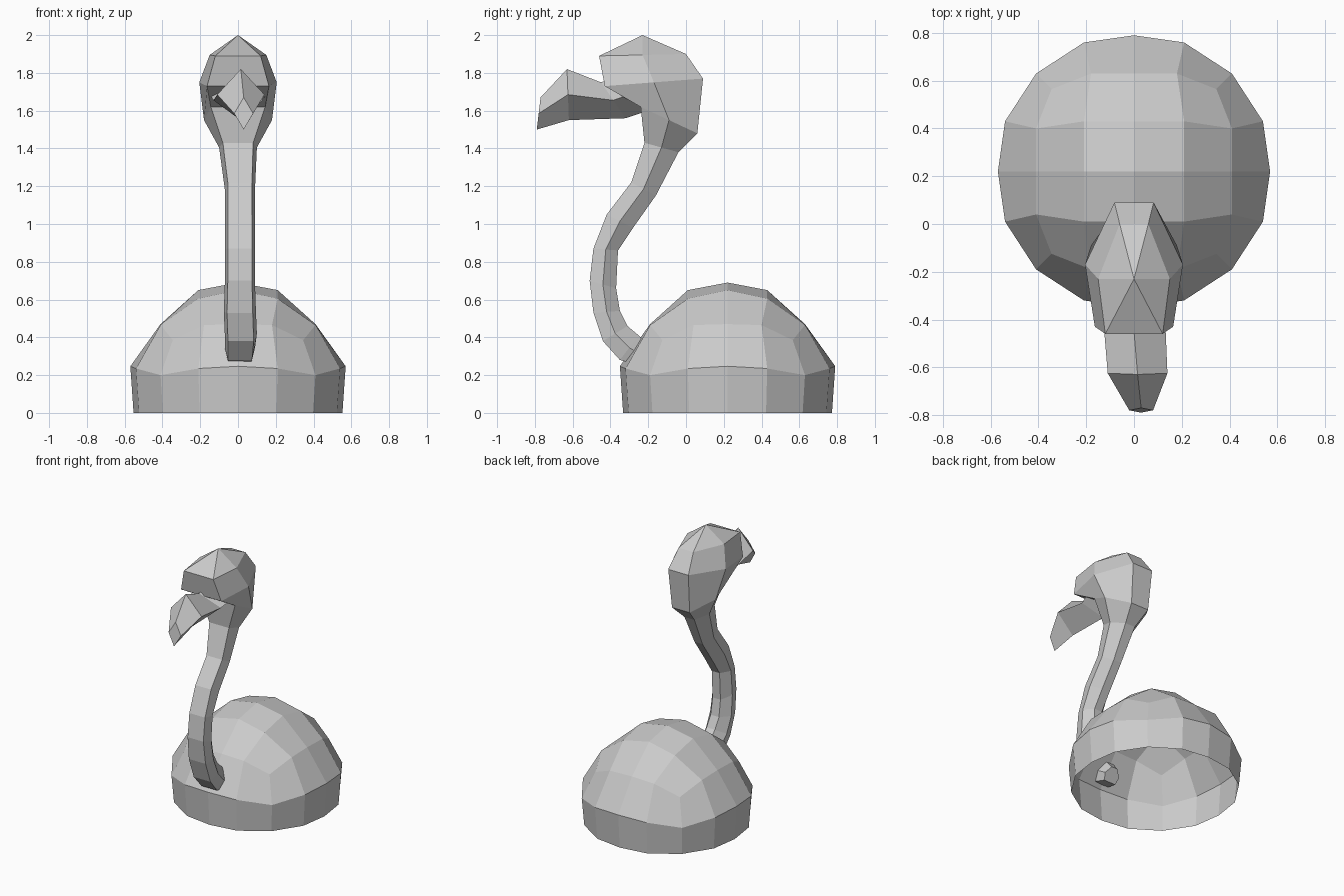
import bpy, bmesh
from mathutils import Vector

if "Cube" in bpy.data.objects:
    bpy.data.objects.remove(bpy.data.objects["Cube"])


def make_object(name, bm):
    bmesh.ops.recalc_face_normals(bm, faces=bm.faces[:])
    mesh = bpy.data.meshes.new(name)
    bm.to_mesh(mesh)
    bm.free()
    obj = bpy.data.objects.new(name, mesh)
    bpy.context.collection.objects.link(obj)
    return obj


def loft(name, section, rings, apex=None, cap_end=True):
    """section: (x fraction, t from first to second point).
    ring: (y0, z0, y1, z1, half width, x centre)."""
    bm = bmesh.new()
    loops = []
    for y0, z0, y1, z1, w, cx in rings:
        loops.append([bm.verts.new((cx + w * fx, y0 + (y1 - y0) * t, z0 + (z1 - z0) * t))
                      for fx, t in section])
    n = len(section)
    for a, b in zip(loops, loops[1:]):
        for i in range(n):
            j = (i + 1) % n
            bm.faces.new((a[i], a[j], b[j], b[i]))
    bm.faces.new(loops[0])
    if apex:
        top = bm.verts.new(apex)
        for i in range(n):
            bm.faces.new((loops[-1][i], loops[-1][(i + 1) % n], top))
    elif cap_end:
        bm.faces.new(loops[-1])
    return make_object(name, bm)


# Body: open-bottomed dome, square grid top wrapped over a round side wall
CY = 0.22
dome = {(0, 0): (0, 0, .69), (1, 0): (.21, 0, .65), (1, 1): (.21, .21, .605),
        (2, 0): (.41, 0, .47), (2, 1): (.41, .18, .465), (2, 2): (.345, .345, .385)}
wall = {(2, 0): (.57, 0, .247), (2, 1): (.54, .21, .235), (2, 2): (.41, .41, .2)}


def place(table, i, j, k=1.0, z=None):
    a, b = abs(i), abs(j)
    u, v, h = table[(max(a, b), min(a, b))]
    x, y = (u, v) if a >= b else (v, u)
    return Vector((x * k * (-1 if i < 0 else 1), CY + y * k * (-1 if j < 0 else 1),
                   h if z is None else z))


bm = bmesh.new()
R = range(-2, 3)
grid = {(i, j): bm.verts.new(place(dome, i, j)) for i in R for j in R}
for i in range(-2, 2):
    for j in range(-2, 2):
        bm.faces.new((grid[i, j], grid[i + 1, j], grid[i + 1, j + 1], grid[i, j + 1]))
rim = ([(i, -2) for i in range(-2, 2)] + [(2, j) for j in range(-2, 2)] +
       [(i, 2) for i in range(2, -2, -1)] + [(-2, j) for j in range(2, -2, -1)])
rows = [[grid[p] for p in rim],
        [bm.verts.new(place(wall, *p)) for p in rim],
        [bm.verts.new(place(wall, *p, k=.97, z=0)) for p in rim]]
for a, b in zip(rows, rows[1:]):
    for i in range(16):
        j = (i + 1) % 16
        bm.faces.new((a[i], b[i], b[j], a[j]))
make_object("body_shell", bm)

# Neck and skull: one faceted tube that swells into the head
hexagon = [(-.8, 0), (.8, 0), (1, .5), (.4, 1), (-.4, 1), (-1, .5)]
loft("neck_and_head", hexagon, [
    (-.24, .25, -.19, .34, .06, .01),
    (-.35, .28, -.25, .41, .08, .01),
    (-.44, .38, -.31, .46, .085, .015),
    (-.49, .53, -.35, .54, .085, .01),
    (-.51, .70, -.37, .66, .08, .01),
    (-.49, .87, -.36, .86, .08, .01),
    (-.42, 1.05, -.28, .98, .08, .01),
    (-.29, 1.22, -.16, 1.15, .08, .01),
    (-.22, 1.43, -.04, 1.38, .10, 0),
    (-.24, 1.62, .06, 1.48, .18, 0),
    (-.43, 1.73, .09, 1.77, .205, 0),
    (-.46, 1.89, 0, 1.90, .15, 0),
], apex=(0, -.23, 2.0))

# Beak: diamond section, hooked down at the tip
diamond = [(0, 0), (1, .5), (0, 1), (-1, .5)]
loft("beak", diamond, [
    (-.32, 1.80, -.20, 1.60, .16, 0),
    (-.45, 1.75, -.32, 1.56, .13, 0),
    (-.63, 1.82, -.62, 1.55, .125, .015),
    (-.77, 1.67, -.79, 1.50, .05, .03),
])
